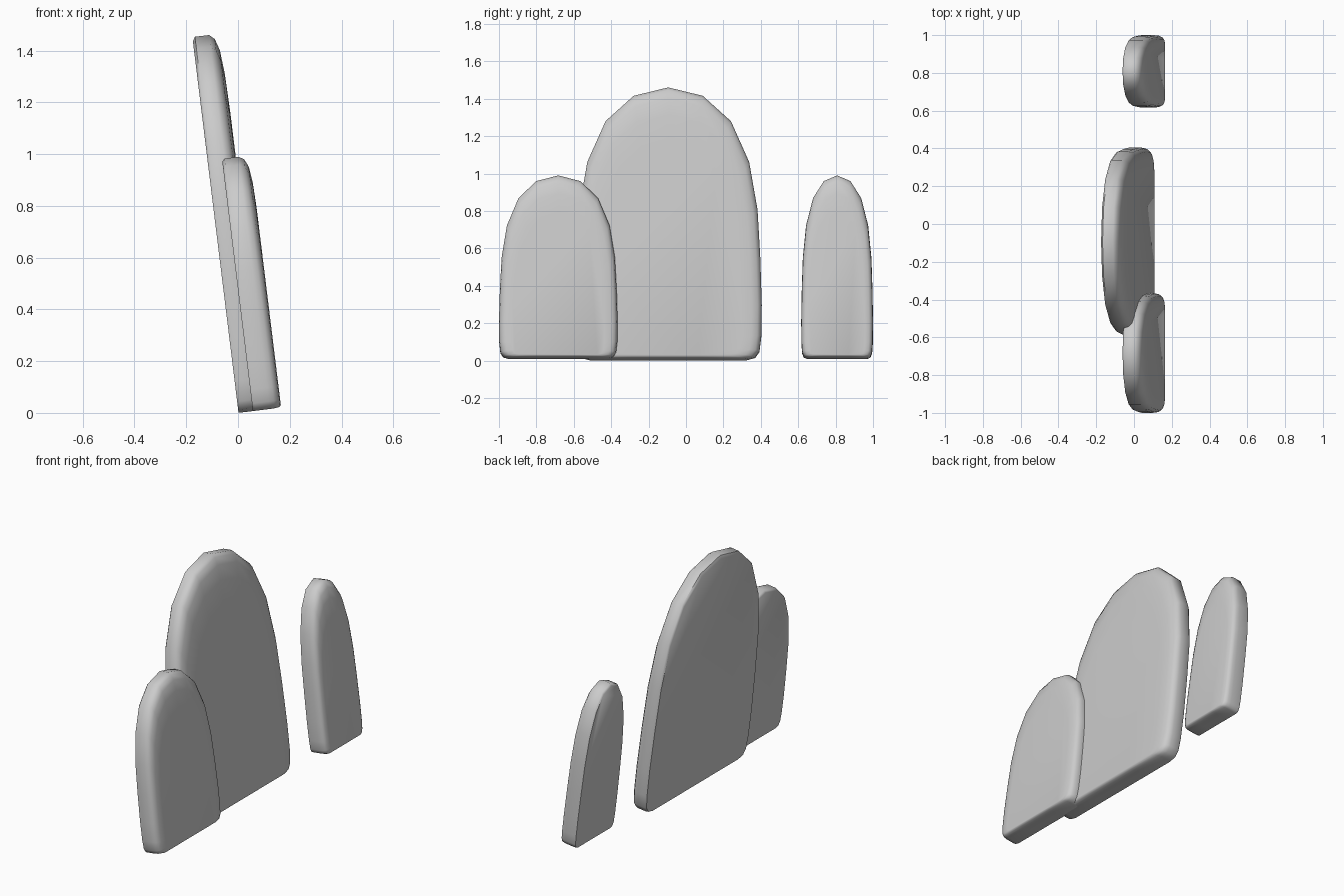
import bpy, bmesh, math
from mathutils import Matrix

if "Cube" in bpy.data.objects:
    bpy.data.objects.remove(bpy.data.objects["Cube"])

# Half outline of a slab: (fraction of half width, fraction of height), apex to base
HALF = [(0, 1), (.37, .969), (.67, .876), (.865, .726), (.955, .55), (.985, .37),
        (1, .2), (.995, .085), (.975, .03), (.93, .008), (.84, 0), (.4, 0)]
OUTLINE = HALF + [(-y, z) for y, z in reversed(HALF[1:])]

# Cross-section from the flat back to the pillowed front: (depth, shrink)
SECTION = [(0, .012), (.01, 0), (.065, 0), (.085, .013), (.099, .045),
           (.107, .11), (.11, .22)]

LEAN = Matrix.Rotation(math.radians(-7), 4, 'Y')


def slab(name, y0, half_width, height, x0):
    bm = bmesh.new()
    base = 0.05
    rings = []
    for d, s in SECTION:
        rings.append([bm.verts.new((x0 + d, y0 + y * half_width * (1 - s),
                                    height * (base + (z - base) * (1 - s))))
                      for y, z in OUTLINE])
    n = len(OUTLINE)
    for a, b in zip(rings, rings[1:]):
        for i in range(n):
            j = (i + 1) % n
            bm.faces.new((a[i], a[j], b[j], b[i]))
    bm.faces.new(rings[0])
    bm.faces.new(rings[-1])
    bmesh.ops.recalc_face_normals(bm, faces=bm.faces)
    bm.transform(LEAN)
    mesh = bpy.data.meshes.new(name)
    bm.to_mesh(mesh)
    bm.free()
    ob = bpy.data.objects.new(name, mesh)
    bpy.context.collection.objects.link(ob)
    bpy.ops.object.select_all(action='DESELECT')
    ob.select_set(True)
    bpy.context.view_layer.objects.active = ob
    bpy.ops.object.shade_smooth_by_angle(angle=math.radians(50))


# Tall slab behind, two short slabs a step in front
slab("tall_slab", -0.095, 0.5, 1.463, 0.002)
slab("wide_short_slab", -0.683, 0.317, 0.982, 0.058)
slab("narrow_short_slab", 0.808, 0.192, 0.982, 0.058)
